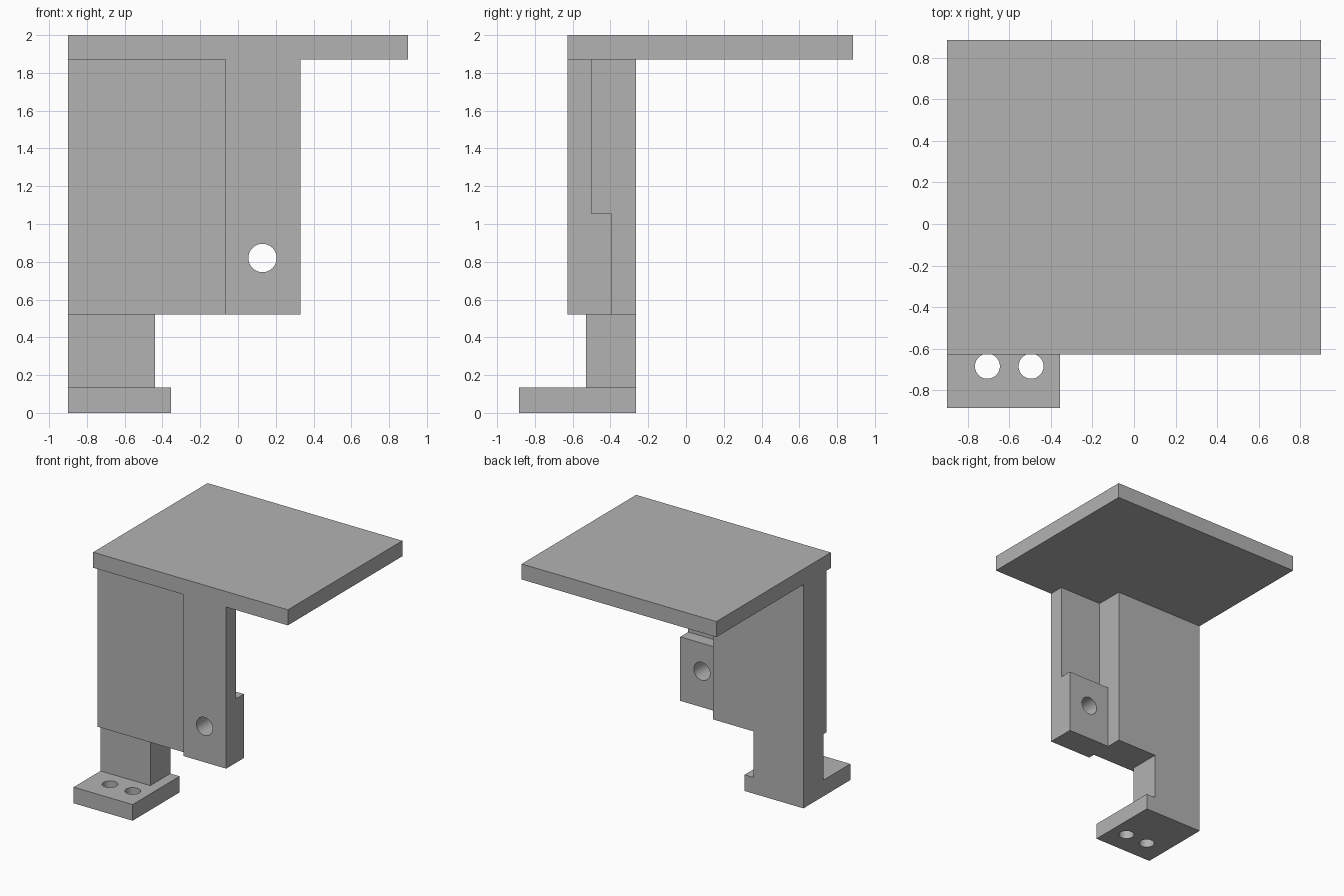
import bpy
import bmesh
from math import radians
from mathutils import Matrix

cube = bpy.data.objects.get("Cube")
if cube:
    bpy.data.objects.remove(cube, do_unlink=True)

# Single plain grey for the whole bracket
GREY = (0.45, 0.45, 0.45, 1.0)
grey = bpy.data.materials.new("plain grey")
grey.use_nodes = True
grey.diffuse_color = GREY
grey.node_tree.nodes["Principled BSDF"].inputs["Base Color"].default_value = GREY

# Shared planes of the bracket
RIGHT, BACK, FRONT = -0.9, -0.265, -0.627
FOOT_TOP, LEG_TOP, PLATE_BOTTOM, TOP = 0.135, 0.52, 1.87, 2.0
ARM_START, ARM_END = -0.065, 0.33


def add_object(name, bm):
    bmesh.ops.recalc_face_normals(bm, faces=bm.faces)
    mesh = bpy.data.meshes.new(name)
    bm.to_mesh(mesh)
    bm.free()
    mesh.materials.append(grey)
    obj = bpy.data.objects.new(name, mesh)
    bpy.context.collection.objects.link(obj)
    return obj


def prism(name, profile, x0, x1):
    """Extrude a (y, z) profile along x."""
    bm = bmesh.new()
    face = bm.faces.new([bm.verts.new((x0, y, z)) for y, z in profile])
    grown = bmesh.ops.extrude_face_region(bm, geom=[face])["geom"]
    verts = [v for v in grown if isinstance(v, bmesh.types.BMVert)]
    bmesh.ops.translate(bm, verts=verts, vec=(x1 - x0, 0, 0))
    return add_object(name, bm)


def block(name, x, y, z):
    profile = [(y[0], z[0]), (y[1], z[0]), (y[1], z[1]), (y[0], z[1])]
    return prism(name, profile, *x)


def drill(obj, centre, radius, axis):
    """Cut a round through hole along the given axis."""
    bm = bmesh.new()
    turn = Matrix.Rotation(radians(90), 4, "X") if axis == "Y" else Matrix()
    bmesh.ops.create_cone(bm, cap_ends=True, segments=48, radius1=radius,
                          radius2=radius, depth=1,
                          matrix=Matrix.Translation(centre) @ turn)
    cutter = add_object("hole_cutter", bm)
    cutter.hide_render = True
    mod = obj.modifiers.new("hole", "BOOLEAN")
    mod.operation = "DIFFERENCE"
    mod.solver = "EXACT"
    mod.object = cutter
    graph = bpy.context.evaluated_depsgraph_get()
    cut_mesh = bpy.data.meshes.new_from_object(obj.evaluated_get(graph))
    obj.modifiers.clear()
    obj.data = cut_mesh
    bpy.data.objects.remove(cutter, do_unlink=True)


# Top plate, main upright block and narrower leg below it
block("top_plate", (RIGHT, 0.9), (FRONT, 0.884), (PLATE_BOTTOM, TOP))
block("upright_block", (RIGHT, ARM_START), (-0.57, BACK), (LEG_TOP, PLATE_BOTTOM))
block("leg", (RIGHT, -0.44), (-0.53, BACK), (FOOT_TOP, LEG_TOP))

# Mounting foot with two screw holes
foot = block("mounting_foot", (RIGHT, -0.355), (-0.884, BACK), (0, FOOT_TOP))
for hole_x in (-0.705, -0.495):
    drill(foot, (hole_x, -0.684, 0), 0.06, "Z")

# Side arm, thicker at the bottom around its hole
arm_profile = [(FRONT, LEG_TOP), (-0.395, LEG_TOP), (-0.395, 1.055),
               (-0.5, 1.055), (-0.5, PLATE_BOTTOM), (FRONT, PLATE_BOTTOM)]
arm = prism("side_arm", arm_profile, ARM_START, ARM_END)
drill(arm, (0.13, -0.5, 0.82), 0.075, "Y")

# Smooth hole walls, sharp corners
for obj in (foot, arm):
    bpy.ops.object.select_all(action="DESELECT")
    obj.select_set(True)
    bpy.context.view_layer.objects.active = obj
    bpy.ops.object.shade_smooth_by_angle(angle=radians(30))
